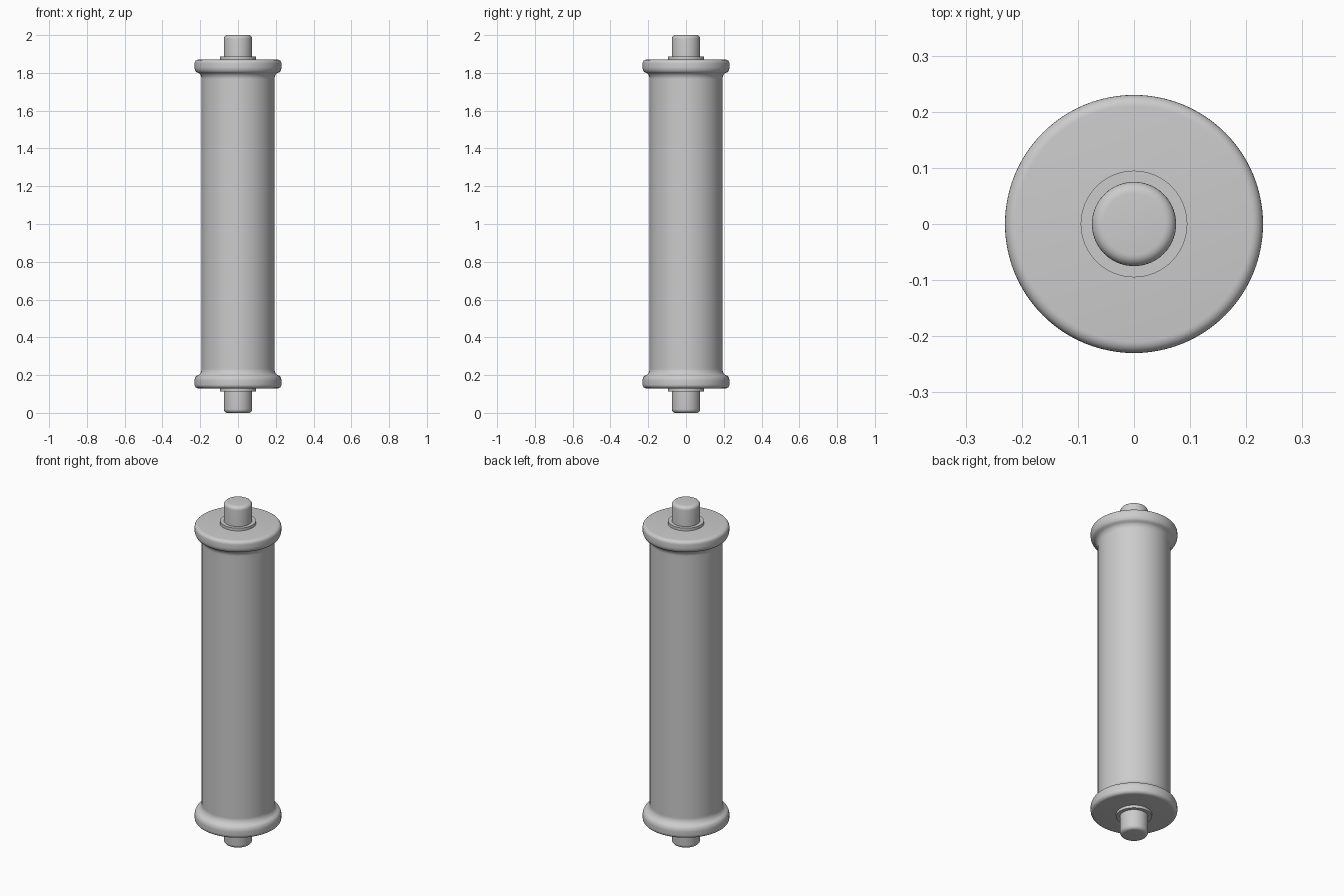
import bpy
import bmesh
import math
from mathutils import Matrix, Vector

cube = bpy.data.objects.get("Cube")
if cube:
    bpy.data.objects.remove(cube, do_unlink=True)

grey = bpy.data.materials.new("plain grey")
grey.use_nodes = True
colour = (0.6, 0.6, 0.6, 1)
grey.diffuse_color = colour
grey.node_tree.nodes["Principled BSDF"].inputs["Base Color"].default_value = colour


def arc(cx, cz, radius, start, end, steps=6):
    """Points of a rounded edge, angles in degrees."""
    angles = [math.radians(start + (end - start) * i / steps) for i in range(steps + 1)]
    return [(cx + radius * math.cos(a), cz + radius * math.sin(a)) for a in angles]


def lathe(name, profile, flip=False):
    """Spin a radius-height profile, given from bottom to top, around z."""
    bm = bmesh.new()
    verts = [bm.verts.new((r, 0, z)) for r, z in profile]
    edges = [bm.edges.new(pair) for pair in zip(verts, verts[1:])]
    bmesh.ops.spin(bm, geom=verts + edges, cent=(0, 0, 0), axis=(0, 0, 1),
                   angle=math.tau, steps=96)
    bmesh.ops.remove_doubles(bm, verts=bm.verts, dist=1e-5)
    if flip:
        turn = Matrix.Rotation(math.pi, 3, 'X')
        bmesh.ops.rotate(bm, verts=bm.verts, cent=Vector((0, 0, 1)), matrix=turn)
    bmesh.ops.recalc_face_normals(bm, faces=bm.faces)
    mesh = bpy.data.meshes.new(name)
    bm.to_mesh(mesh)
    bm.free()
    mesh.materials.append(grey)
    obj = bpy.data.objects.new(name, mesh)
    bpy.context.collection.objects.link(obj)
    bpy.ops.object.select_all(action='DESELECT')
    obj.select_set(True)
    bpy.context.view_layer.objects.active = obj
    bpy.ops.object.shade_smooth_by_angle(angle=math.radians(35))


# Long roller tube
lathe("roller_tube", [(0.193, 0.22), (0.193, 1.78)])

# Flared end flange, thin collar and rounded axle pin at both ends
flange = ([(0.193, 1.76)] + arc(0.233, 1.768, 0.04, 180, 130)
          + arc(0.19, 1.83, 0.04, -40, 0) + arc(0.21, 1.85, 0.02, 0, 90) + [(0, 1.87)])
collar = [(0.095, 1.865), (0.095, 1.886), (0, 1.886)]
pin = [(0.075, 1.87)] + arc(0.055, 1.98, 0.02, 0, 90) + [(0, 2)]

for end, flip in (("top", False), ("bottom", True)):
    lathe(end + "_flange", flange, flip)
    lathe(end + "_collar", collar, flip)
    lathe(end + "_pin", pin, flip)
